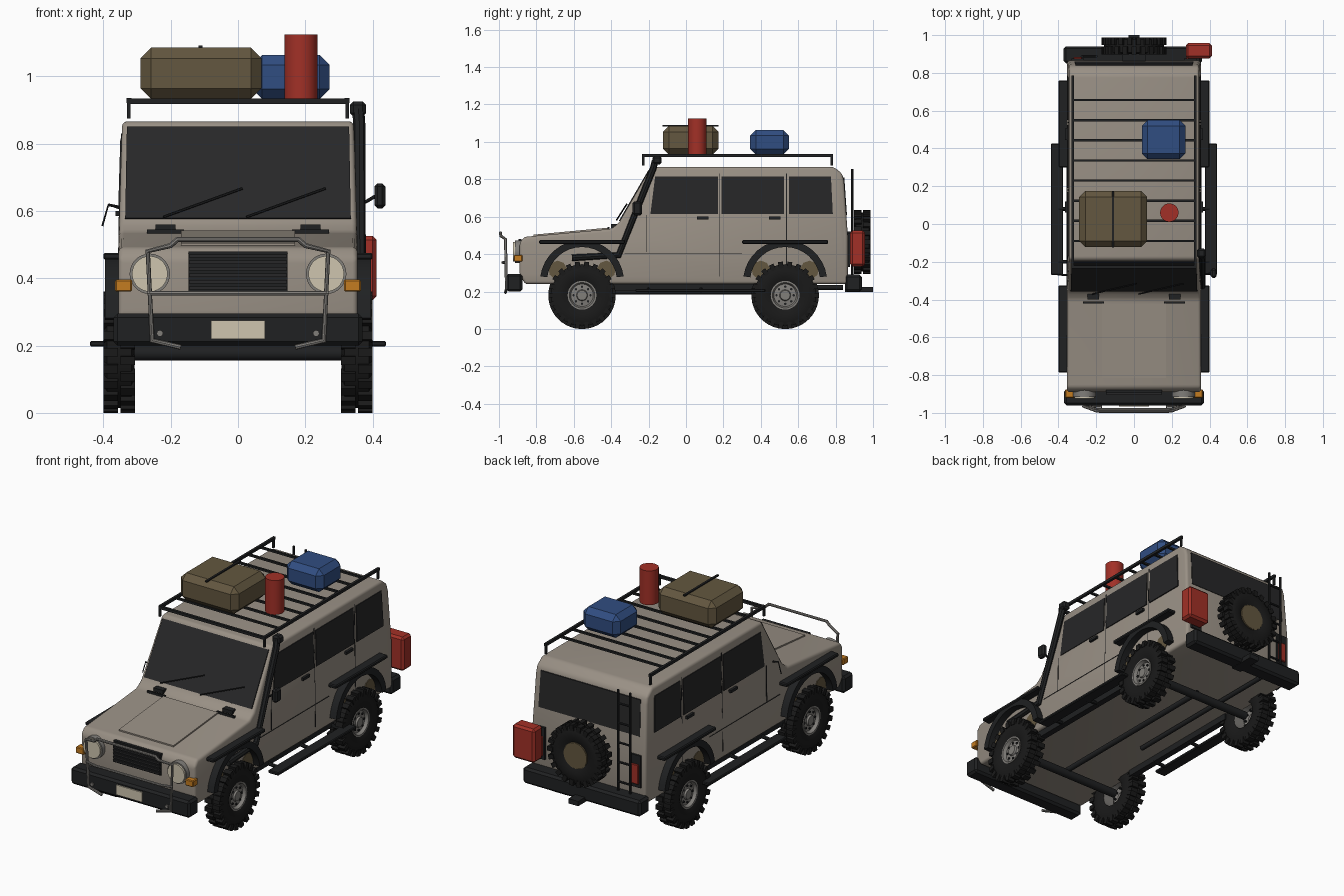
import bpy, bmesh, math
from mathutils import Matrix, Vector

if "Cube" in bpy.data.objects:
    bpy.data.objects.remove(bpy.data.objects["Cube"], do_unlink=True)

def material(name, *rgb):
    m = bpy.data.materials.new(name)
    m.use_nodes = True
    m.diffuse_color = (*rgb, 1)
    m.node_tree.nodes["Principled BSDF"].inputs["Base Color"].default_value = (*rgb, 1)
    return m

PAINT = material("warm grey paint", .32, .28, .235)
TRIM = material("black trim", .014, .015, .016)
GLASS = material("dark glass", .02, .02, .021)
TYRE = material("tyre rubber", .01, .01, .01)
RED = material("red", .36, .03, .02)
BLUE = material("blue", .03, .075, .22)
OLIVE = material("olive canvas", .125, .095, .05)
ORANGE = material("orange lens", .55, .2, .015)
CREAM = material("cream", .62, .56, .43)
STEEL = material("steel", .22, .21, .195)

SIDES = ((1, "left"), (-1, "right"))

def finish(name, bm, mat, matrix=None, angle=30):
    bmesh.ops.recalc_face_normals(bm, faces=bm.faces)
    if matrix:
        bm.transform(matrix)
    me = bpy.data.meshes.new(name)
    bm.to_mesh(me)
    bm.free()
    me.materials.append(mat)
    me.shade_smooth()
    me.set_sharp_from_angle(angle=math.radians(angle))
    ob = bpy.data.objects.new(name, me)
    bpy.context.collection.objects.link(ob)
    return ob

def add_box(bm, lo, hi, matrix=Matrix()):
    lo, hi = Vector(lo), Vector(hi)
    m = matrix @ Matrix.Translation((lo + hi) / 2) @ Matrix.Diagonal((*(hi - lo), 1))
    bmesh.ops.create_cube(bm, size=1, matrix=m)

def box(name, x, y, z, mat, bevel=0, segments=1):
    bm = bmesh.new()
    add_box(bm, (min(x), y[0], z[0]), (max(x), y[1], z[1]))
    if bevel:
        bmesh.ops.bevel(bm, geom=bm.edges[:], offset=bevel, segments=segments, profile=.5, affect='EDGES')
    return finish(name, bm, mat)

def panel(name, pts, push, mat):
    """Flat outline given thickness along a vector."""
    bm = bmesh.new()
    f = bm.faces.new([bm.verts.new(p) for p in pts])
    new = bmesh.ops.extrude_face_region(bm, geom=[f])["geom"]
    bmesh.ops.translate(bm, vec=push, verts=[v for v in new if isinstance(v, bmesh.types.BMVert)])
    return finish(name, bm, mat)

def rod(name, a, b, r, mat, sides=16):
    a, b = Vector(a), Vector(b)
    m = Matrix.Translation((a + b) / 2) @ (b - a).to_track_quat('Z', 'Y').to_matrix().to_4x4()
    bm = bmesh.new()
    bmesh.ops.create_cone(bm, cap_ends=True, segments=sides, radius1=r, radius2=r,
                          depth=(b - a).length, matrix=m)
    return finish(name, bm, mat, angle=40)

def tube(name, pts, r, mat):
    cu = bpy.data.curves.new(name, 'CURVE')
    cu.dimensions, cu.bevel_depth, cu.bevel_resolution, cu.use_fill_caps = '3D', r, 2, True
    sp = cu.splines.new('POLY')
    sp.points.add(len(pts) - 1)
    for p, co in zip(sp.points, pts):
        p.co = (*co, 1)
    tmp = bpy.data.objects.new(name + "_path", cu)
    bm = bmesh.new()
    bm.from_mesh(tmp.to_mesh())
    tmp.to_mesh_clear()
    bpy.data.objects.remove(tmp)
    return finish(name, bm, mat, angle=40)

# Body shell: side profile extruded across, narrowing above the belt line
def half_width(z):
    return .355 - .03 * max(0, z - .5)

profile = [(-.86, .24), (-.89, .29), (-.89, .46), (-.865, .492), (-.4, .535), (-.36, .565),
           (-.185, .866), (.79, .866), (.835, .83), (.845, .79), (.865, .5), (.865, .24)]
bm = bmesh.new()
face = bm.faces.new([bm.verts.new((-1, y, z)) for y, z in profile])
new = bmesh.ops.extrude_face_region(bm, geom=[face])["geom"]
bmesh.ops.translate(bm, vec=(2, 0, 0), verts=[v for v in new if isinstance(v, bmesh.types.BMVert)])
for v in bm.verts:
    v.co.x *= half_width(v.co.z)
bmesh.ops.recalc_face_normals(bm, faces=bm.faces)
sharp = [e for e in bm.edges if e.calc_face_angle() > .3]
bmesh.ops.bevel(bm, geom=sharp, offset=.015, segments=3, profile=.5, affect='EDGES')
finish("body", bm, PAINT)

# Windscreen with wipers and cowl vents
def screen_y(z):
    return -.36 + (z - .565) * .175 / .301

panel("windscreen", [(x, screen_y(z) + .003, z) for x, z in
                     ((-.335, .575), (.335, .575), (.33, .847), (-.33, .847))], (0, -.007, .004), GLASS)
for i, x in enumerate((-.222, .025)):
    rod(f"wiper_{i}", (x, screen_y(.58) - .02, .582), (x + .235, screen_y(.665) - .015, .667), .004, TRIM, 6)
for s, side in SIDES:
    box(f"cowl_vent_{side}", (s * .16, s * .27), (-.42, -.41), (.53, .545), TRIM)
    box(f"wiper_pivot_{side}", (s * .185, s * .245), (-.4, -.37), (.54, .56), TRIM)

# Bonnet panel
panel("bonnet_panel", [(-.17, -.815, .495), (.17, -.815, .495), (.17, -.42, .532), (-.17, -.42, .532)],
      (0, 0, .009), PAINT)

# Nose: grille, lamps, bumper, number plate
box("grille", (-.147, .147), (-.896, -.88), (.36, .48), TRIM)
for i in range(6):
    box(f"grille_slat_{i}", (-.145, .145), (-.904, -.89), (.366 + i * .019, .376 + i * .019), GLASS)
box("front_bumper", (-.37, .37), (-.96, -.875), (.2, .295), TRIM, .012)
box("front_plate", (-.08, .08), (-.967, -.955), (.22, .275), CREAM)
for s, side in SIDES:
    rod(f"headlamp_bezel_{side}", (s * .262, -.88, .413), (s * .262, -.915, .413), .06, STEEL, 28)
    rod(f"headlamp_{side}", (s * .262, -.88, .413), (s * .262, -.925, .413), .053, CREAM, 28)
    box(f"indicator_{side}", (s * .315, s * .365), (-.92, -.875), (.36, .396), ORANGE, .004)
    rod(f"bumper_bolt_{side}", (s * .232, -.95, .236), (s * .232, -.968, .236), .01, STEEL, 8)

# Bull bar
half = [(.17, -.965, .195), (.255, -.96, .215), (.268, -.965, .48), (.2, -.99, .497), (.18, -.992, .515)]
tube("bull_bar_frame", half + [(-x, y, z) for x, y, z in reversed(half)], .008, STEEL)
tube("bull_bar_middle", [(-.268, -.963, .355), (-.2, -.98, .355), (.2, -.98, .355), (.268, -.963, .355)], .007, STEEL)

# Side windows, seams, handles, flares, steps
windows = [[(-.19, .615), (.17, .615), (.17, .815), (-.165, .815)],
           [(.19, .615), (.525, .615), (.525, .815), (.19, .815)],
           [(.55, .615), (.785, .615), (.775, .815), (.55, .815)]]
def side_panel(name, s, pts, mat, depth=.007):
    panel(name, [(s * (half_width(z) - .003), y, z) for y, z in pts], (s * depth, 0, 0), mat)

def strip(name, s, y0, y1, z0, z1, mat, depth=.005):
    side_panel(name, s, [(y0, z0), (y1, z0), (y1, z1), (y0, z1)], mat, depth)

for s, side in SIDES:
    for i, pts in enumerate(windows):
        side_panel(f"window_{i}_{side}", s, pts, GLASS)
    for i, (y, top) in enumerate(((-.21, .61), (.18, .83), (.537, .83))):
        strip(f"door_seam_{i}_{side}", s, y - .002, y + .002, .41 if i == 0 else .28, top, TRIM)
    strip(f"waist_seam_{side}", s, -.33, .3, .404, .407, TRIM)
    for i, y in enumerate((.09, .475)):
        strip(f"door_handle_{i}_{side}", s, y - .03, y + .03, .585, .6, TRIM, .015)
    for y, end in ((-.556, "front"), (.53, "rear")):
        arc = [math.radians(8 + 164 * i / 16) for i in range(17)]
        ring = [(.225, a) for a in arc] + [(.188, a) for a in reversed(arc)]
        panel(f"{end}_flare_{side}", [(s * .34, y + r * math.cos(a), .25 + r * math.sin(a)) for r, a in ring],
              (s * .055, 0, 0), TRIM)
        box(f"{end}_flare_shelf_{side}", (s * .34, s * .4), (y - .23, y + .23), (.455, .475), TRIM, .005)
        # Dried mud behind the wheels
        for d in (-.13, .13):
            rod(f"{end}_mud_{side}_{d}", (s * .34, y + d, .315), (s * .358, y + d, .315), .05, OLIVE, 9)
    box(f"side_step_{side}", (s * .375, s * .44), (-.27, .425), (.197, .214), TRIM, .004)
    box(f"sill_rail_{side}", (s * .3, s * .335), (-.4, .4), (.205, .245), TRIM)
    for y in (-.2, .08, .36):
        rod(f"step_bracket_{side}_{y}", (s * .3, y, .215), (s * .4, y, .205), .01, TRIM, 8)

# Wheels: lathed tyre with staggered tread blocks, dished rim, hub and bolts
def lathe(bm, pts):
    vs = [bm.verts.new((x, r, 0)) for x, r in pts]
    es = [bm.edges.new(p) for p in zip(vs, vs[1:])]
    bmesh.ops.spin(bm, geom=vs + es, axis=(1, 0, 0), cent=(0, 0, 0), angle=math.tau, steps=32)
    bmesh.ops.remove_doubles(bm, verts=bm.verts, dist=.0005)

def wheel(name, matrix, cover=None):
    bm = bmesh.new()
    lathe(bm, [(-.035, .075), (-.046, .1), (-.046, .14), (-.036, .166), (.036, .166),
               (.046, .14), (.046, .1), (.035, .075)])
    for i in range(44):
        x0, x1 = ((-.047, -.004), (.004, .047))[i % 2]
        add_box(bm, (x0, -.013, .145), (x1, .013, .18), Matrix.Rotation(i * math.tau / 44, 4, 'X'))
    finish(name + "_tyre", bm, TYRE, matrix)
    bm = bmesh.new()
    lathe(bm, [(-.035, .076), (.04, .077), (.04, .068), (.022, .06), (.026, .03), (.036, .026), (.036, 0)])
    finish(name + "_rim", bm, cover or STEEL, matrix)
    if cover:
        rod(name + "_cover", matrix @ Vector((0, 0, 0)), matrix @ Vector((.043, 0, 0)), .072, cover, 28)
        return
    for i in range(8):
        y, z = .046 * math.cos(i * math.tau / 8), .046 * math.sin(i * math.tau / 8)
        rod(f"{name}_bolt_{i}", matrix @ Vector((.01, y, z)), matrix @ Vector((.029, y, z)), .007, TRIM, 6)

for y, end in ((-.556, "front"), (.53, "rear")):
    for s, side in SIDES:
        turn = Matrix.Rotation(0 if s > 0 else math.pi, 4, 'Z')
        wheel(f"{end}_wheel_{side}", Matrix.Translation((s * .353, y, .18)) @ turn)
    rod(f"{end}_axle", (-.33, y, .178), (.33, y, .178), .023, TRIM)
rod("drive_shaft", (0, -.556, .2), (0, .53, .2), .015, TRIM)
rod("exhaust", (-.18, -.15, .222), (-.18, .84, .222), .013, TRIM)

# Rear: window, bumper, hitch, spare wheel, lamps, ladder, fuel can
panel("rear_window", [(x, .868 - (z - .5) * .069, z) for x, z in
                      ((-.315, .61), (.315, .61), (.31, .81), (-.31, .81))], (0, -.009, 0), GLASS)
box("rear_bumper", (-.372, .36), (.85, .94), (.2, .29), TRIM, .012)
box("tow_hitch", (-.03, .03), (.85, 1), (.197, .224), TRIM)
box("spare_mount", (-.06, .06), (.85, .92), (.41, .52), TRIM)
wheel("spare_wheel", Matrix.Translation((0, .943, .465)) @ Matrix.Rotation(math.pi / 2, 4, 'Z')
      @ Matrix.Scale(.95, 4), OLIVE)
for s, side in SIDES:
    box(f"tail_lamp_plate_{side}", (s * .265, s * .33), (.85, .876), (.33, .51), TRIM)
    box(f"tail_lamp_{side}", (s * .275, s * .32), (.86, .884), (.35, .46), RED, .003)
for x in (-.2, -.275):
    rod(f"ladder_rail_{x}", (x, .888, .29), (x, .888, .855), .007, TRIM, 8)
for i in range(5):
    rod(f"ladder_rung_{i}", (-.2, .888, .34 + i * .11), (-.275, .888, .34 + i * .11), .006, TRIM, 8)
box("fuel_can", (.275, .412), (.877, .957), (.335, .525), RED, .012)

# Snorkel and mirrors
tube("snorkel", [(.362, -.61, .38), (.362, -.36, .395), (.36, -.175, .86), (.357, -.165, .9)], .018, TRIM)
box("snorkel_head", (.333, .38), (-.18, -.13), (.88, .925), TRIM, .01)
tube("mirror_arm_left", [(.345, -.27, .61), (.385, -.265, .63), (.41, -.26, .645)], .005, TRIM)
box("mirror_left", (.405, .438), (-.285, -.235), (.607, .682), TRIM, .01)
tube("mirror_arm_right", [(-.345, -.27, .605), (-.385, -.27, .618), (-.403, -.27, .555)], .003, TRIM)
tube("mirror_stub_right", [(-.385, -.27, .618), (-.345, -.27, .61)], .004, TRIM)

# Roof rack
for s, side in SIDES:
    box(f"rack_rail_{side}", (s * .317, s * .331), (-.235, .787), (.92, .935), TRIM)
    for y in (-.235, .773):
        box(f"rack_foot_{side}_{y}", (s * .319, s * .329), (y, y + .012), (.875, .925), TRIM)
for i in range(8):
    y = -.09 + i * .1066
    box(f"rack_slat_{i}", (-.32, .32), (y - .006, y + .006), (.92, .931), TRIM)
box("rack_front_bar", (-.325, .325), (-.235, -.22), (.918, .933), TRIM)

# Roof luggage
box("canvas_bag", (-.29, .07), (-.123, .175), (.932, 1.085), OLIVE, .032)
box("bag_strap", (-.117, -.105), (-.125, .175), (1.083, 1.091), TRIM)
box("blue_case", (.042, .272), (.343, .55), (.932, 1.063), BLUE, .03)
rod("red_canister", (.187, .06, .932), (.187, .06, 1.124), .049, RED, 20)
